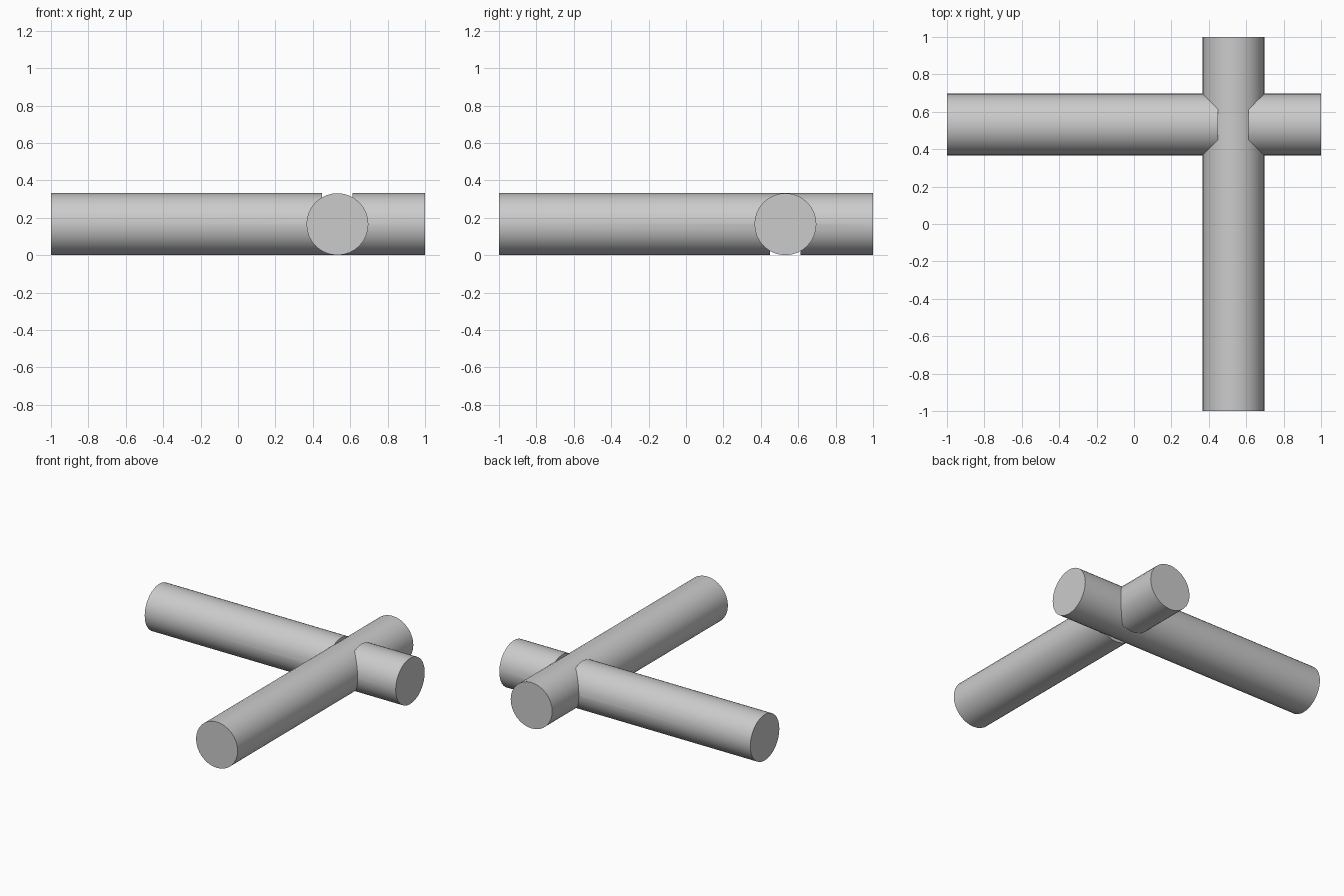
import bpy
from math import pi

if "Cube" in bpy.data.objects:
    bpy.data.objects.remove(bpy.data.objects["Cube"])

R = 0.1655      # log radius
C = 0.5315      # crossing position on both axes
NOTCH = 0.163   # notch width along each log


def add_log(name, loc, rot):
    bpy.ops.mesh.primitive_cylinder_add(vertices=32, radius=R, depth=2, location=loc, rotation=rot)
    log = bpy.context.object
    log.name = name
    bpy.ops.object.transform_apply(location=True, rotation=True, scale=True)
    return log


def cut_notch(log, size, loc):
    bpy.ops.mesh.primitive_cube_add(size=1, location=loc)
    cutter = bpy.context.object
    cutter.name = log.name + "_notch_cutter"
    cutter.scale = size
    mod = log.modifiers.new("notch", 'BOOLEAN')
    mod.operation = 'DIFFERENCE'
    mod.solver = 'EXACT'
    mod.object = cutter
    bpy.ops.object.select_all(action='DESELECT')
    log.select_set(True)
    bpy.context.view_layer.objects.active = log
    bpy.ops.object.modifier_apply(modifier=mod.name)
    bpy.data.objects.remove(cutter)
    bpy.ops.object.shade_smooth_by_angle(angle=pi / 6)


# Log along x, half-lapped from above
cross_log = add_log("cross_log", (0, C, R), (0, pi / 2, 0))
cut_notch(cross_log, (NOTCH, 1, 0.5), (C, C, R + 0.25))

# Log along y, half-lapped from below
long_log = add_log("long_log", (C, 0, R), (pi / 2, 0, 0))
cut_notch(long_log, (1, NOTCH, 0.5), (C, C, R - 0.25))
